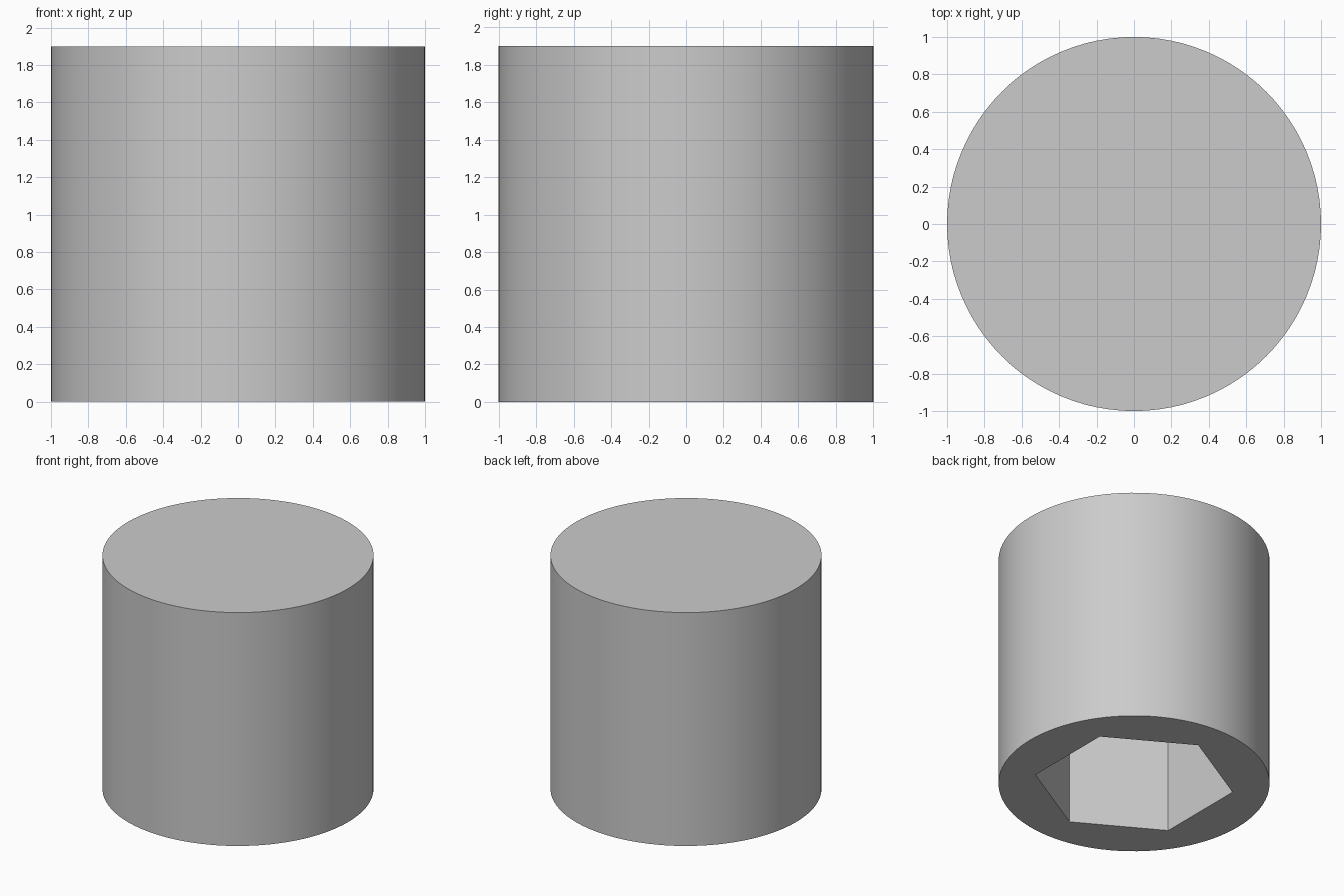
import bpy
import math

RADIUS = 1.0
HEIGHT = 1.9
SOCKET_RADIUS = 0.738
SOCKET_DEPTH = 1.4

default = bpy.data.objects.get("Cube")
if default:
    bpy.data.objects.remove(default, do_unlink=True)

# Single plain grey
grey = bpy.data.materials.new("light_grey")
grey.use_nodes = True
colour = (0.6, 0.6, 0.6, 1.0)
grey.diffuse_color = colour
grey.node_tree.nodes["Principled BSDF"].inputs["Base Color"].default_value = colour


def cylinder(name, sides, radius, bottom, top):
    bpy.ops.mesh.primitive_cylinder_add(
        vertices=sides, radius=radius, depth=top - bottom,
        location=(0, 0, (bottom + top) / 2))
    obj = bpy.context.object
    obj.name = name
    obj.data.materials.append(grey)
    return obj


# Hexagonal socket cutter, with two corners on the y axis
cutter = cylinder("socket_cutter", 6, SOCKET_RADIUS, -0.2, SOCKET_DEPTH)
cutter.hide_render = True

# Solid round cap with the blind socket cut into its underside
cap = cylinder("round_cap", 96, RADIUS, 0, HEIGHT)
cut = cap.modifiers.new("hex_socket", 'BOOLEAN')
cut.operation = 'DIFFERENCE'
cut.solver = 'EXACT'
cut.object = cutter
bpy.ops.object.modifier_apply(modifier=cut.name)
bpy.data.objects.remove(cutter, do_unlink=True)

# Smooth round wall, crisp rims and socket corners
bpy.ops.object.shade_smooth_by_angle(angle=math.radians(30))
